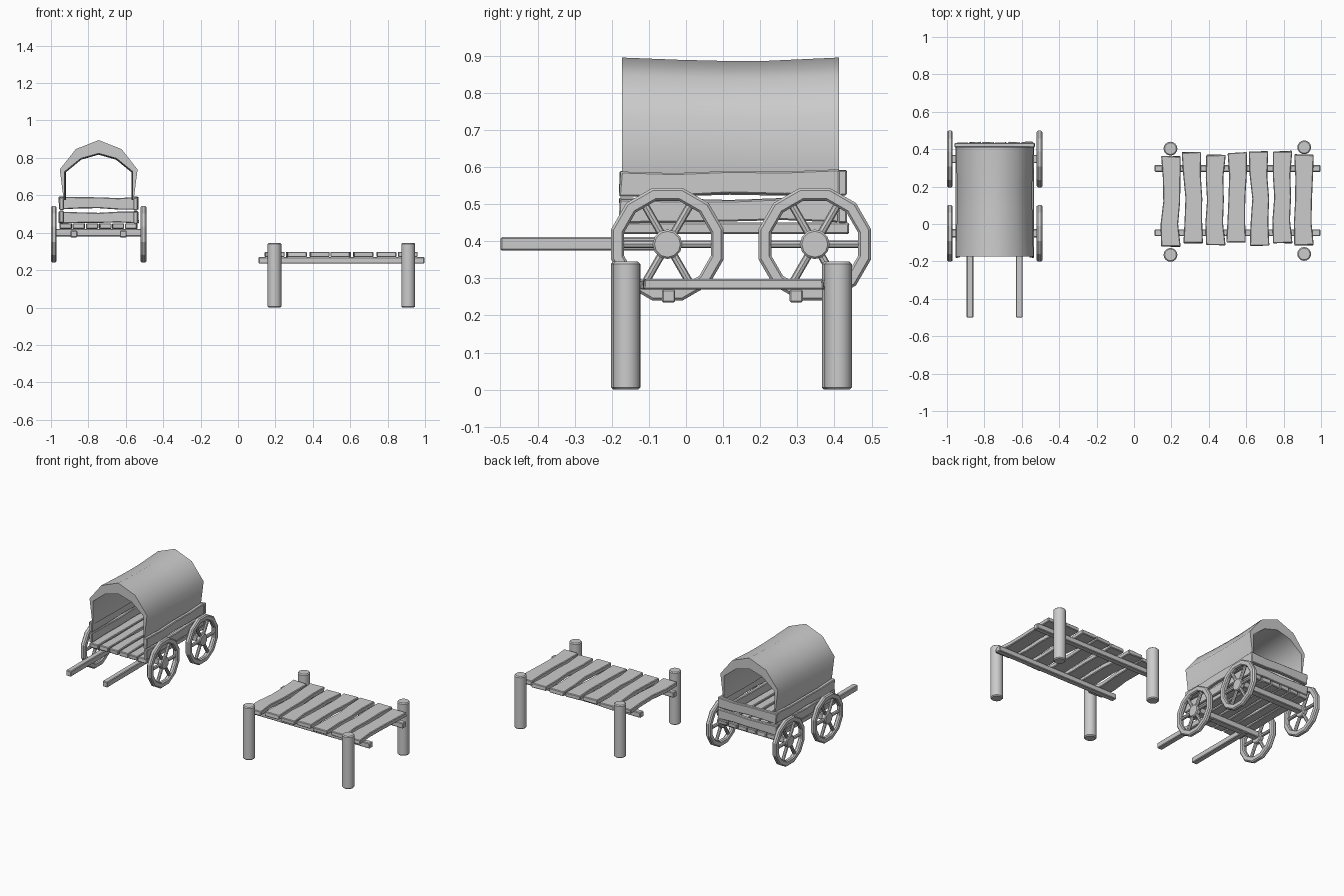
import bpy, bmesh, math, random
from mathutils import Vector

if "Cube" in bpy.data.objects:
    bpy.data.objects.remove(bpy.data.objects["Cube"])

random.seed(4)
CX = -0.745                      # wagon centre line
WHEEL_Y, AXLE_Z = (-0.05, 0.347), 0.392


def finish(name, bm, smooth=None, bevel=0):
    bmesh.ops.recalc_face_normals(bm, faces=bm.faces)
    me = bpy.data.meshes.new(name)
    bm.to_mesh(me)
    bm.free()
    ob = bpy.data.objects.new(name, me)
    bpy.context.collection.objects.link(ob)
    if bevel:
        m = ob.modifiers.new("edge", 'BEVEL')
        m.width, m.segments = bevel, 1
        m.limit_method, m.angle_limit = 'ANGLE', math.radians(50)
    if smooth:
        bpy.context.view_layer.objects.active = ob
        ob.select_set(True)
        bpy.ops.object.shade_smooth_by_angle(angle=math.radians(smooth))
        ob.select_set(False)
    return ob


def loft(bm, rings, closed=False):
    """Skin a list of equal-length point rings; cap the ends unless closed."""
    vs = [[bm.verts.new(p) for p in r] for r in rings]
    n, k = len(vs), len(vs[0])
    for i in range(n if closed else n - 1):
        a, b = vs[i], vs[(i + 1) % n]
        for j in range(k):
            bm.faces.new((a[j], a[(j + 1) % k], b[(j + 1) % k], b[j]))
    if not closed:
        bm.faces.new(vs[0])
        bm.faces.new(vs[-1])


def box(name, lo, hi, bevel=0.004):
    bm = bmesh.new()
    loft(bm, [[(x, lo[1], lo[2]), (x, hi[1], lo[2]), (x, hi[1], hi[2]), (x, lo[1], hi[2])]
              for x in (lo[0], hi[0])])
    return finish(name, bm, bevel=bevel)


def plank(name, lo, hi, length, width, wobble=0.006):
    """Board with hand-cut wavy edges; length and width are axis indices."""
    thick = 3 - length - width
    bm, rings = bmesh.new(), []
    for i in range(5):
        t = i / 4
        shift = random.uniform(-wobble, wobble)
        waist = wobble * math.sin(math.pi * t)
        a = lo[width] + shift + waist
        b = hi[width] + shift - waist
        ring = []
        for w, h in ((a, lo[thick]), (b, lo[thick]), (b, hi[thick]), (a, hi[thick])):
            p = [0, 0, 0]
            skew = random.uniform(-0.004, 0.004) if i in (0, 4) else 0
            p[length] = lo[length] + (hi[length] - lo[length]) * t + skew
            p[width], p[thick] = w, h
            ring.append(p)
        rings.append(ring)
    loft(bm, rings)
    return finish(name, bm, bevel=0.004)


def cylinder(name, centre, axis, radius, depth, sides, bevel=0.005):
    bm = bmesh.new()
    bmesh.ops.create_cone(bm, cap_ends=True, segments=sides, radius1=radius,
                          radius2=radius, depth=depth)
    q = Vector((0, 0, 1)).rotation_difference(Vector(axis))
    for v in bm.verts:
        v.co = q @ v.co + Vector(centre)
    return finish(name, bm, smooth=35, bevel=bevel)


def wheel(x, y):
    # bevelled twelve-sided rim
    profile = [(-0.015, 0.127), (-0.008, 0.121), (0.008, 0.121), (0.015, 0.127),
               (0.015, 0.150), (0.008, 0.157), (-0.008, 0.157), (-0.015, 0.150)]
    bm, rings = bmesh.new(), []
    for i in range(12):
        a = math.radians(15 + 30 * i)
        rings.append([(x + dx, y + r * math.cos(a), AXLE_Z + r * math.sin(a))
                      for dx, r in profile])
    loft(bm, rings, closed=True)
    finish("wheel_rim", bm)
    # hub and six spokes
    cylinder("wheel_hub", (x, y, AXLE_Z), (1, 0, 0), 0.04, 0.03, 12)
    for i in range(6):
        a = math.radians(60 * i)
        d = Vector((0, math.cos(a), math.sin(a)))
        cylinder("wheel_spoke", Vector((x, y, AXLE_Z)) + d * 0.077, d, 0.0105, 0.1, 8, 0)


# ---- wagon ----
for y in WHEEL_Y:
    for s in (-1, 1):
        wheel(CX + s * 0.24, y)
    box("axle", (CX - 0.235, y - 0.022, 0.38), (CX + 0.235, y + 0.022, 0.42))

# pulling shafts
for s in (-1, 1):
    x = CX + s * 0.132
    box("shaft", (x - 0.018, -0.5, 0.375), (x + 0.018, -0.03, 0.411))

# floor boards
for i in range(6):
    x = CX - 0.21 + i * 0.07
    plank("floor_board", (x + 0.003, -0.172, 0.42), (x + 0.067, 0.437, 0.45), 1, 0, 0.003)

# side boards and tailgate boards
for z0, z1 in ((0.452, 0.516), (0.522, 0.59)):
    for s in (-1, 1):
        x = CX + s * 0.198
        plank("side_board", (x - 0.012, -0.178, z0), (x + 0.012, 0.412, z1), 1, 2, 0.004)
    plank("tailgate_board", (CX - 0.212, 0.41, z0), (CX + 0.212, 0.434, z1), 0, 2, 0.005)

# canvas cover: thick arch tapering at its feet, sagging between the ends
outer = [(-0.187, 0.575), (-0.208, 0.738), (-0.122, 0.847), (0, 0.895)]
inner = [(-0.182, 0.575), (-0.182, 0.727), (-0.096, 0.797), (0, 0.824)]
mirror = lambda pts: pts + [(-x, z) for x, z in reversed(pts[:-1])]
arch = mirror(outer) + mirror(inner)[::-1]
bm, rings = bmesh.new(), []
for y, sag in ((-0.173, 0), (-0.02, 0.006), (0.1, 0.009), (0.215, 0.009), (0.412, 0)):
    rings.append([(CX + x * (1 - 4 * sag), y, z - sag * (z - 0.575) / 0.32)
                  for x, z in arch])
loft(bm, rings)
finish("canvas_cover", bm, smooth=58)

# ---- platform ----
for x, y in ((0.195, -0.165), (0.195, 0.403), (0.91, -0.16), (0.91, 0.41)):
    cylinder("platform_post", (x, y, 0.1725), (0, 0, 1), 0.037, 0.345, 16, 0.006)
for y in (-0.047, 0.297):
    box("platform_rail", (0.11, y - 0.018, 0.235), (0.997, y + 0.018, 0.27))

# deck planks: each with its own end positions
ends = [(-0.122, 0.362), (-0.102, 0.383), (-0.115, 0.37), (-0.1, 0.382),
        (-0.115, 0.387), (-0.102, 0.39), (-0.115, 0.372)]
for i, (y0, y1) in enumerate(ends):
    x = 0.195 + i * 0.119
    plank("deck_plank", (x - 0.052, y0, 0.27), (x + 0.052, y1, 0.298), 1, 0, 0.007)
